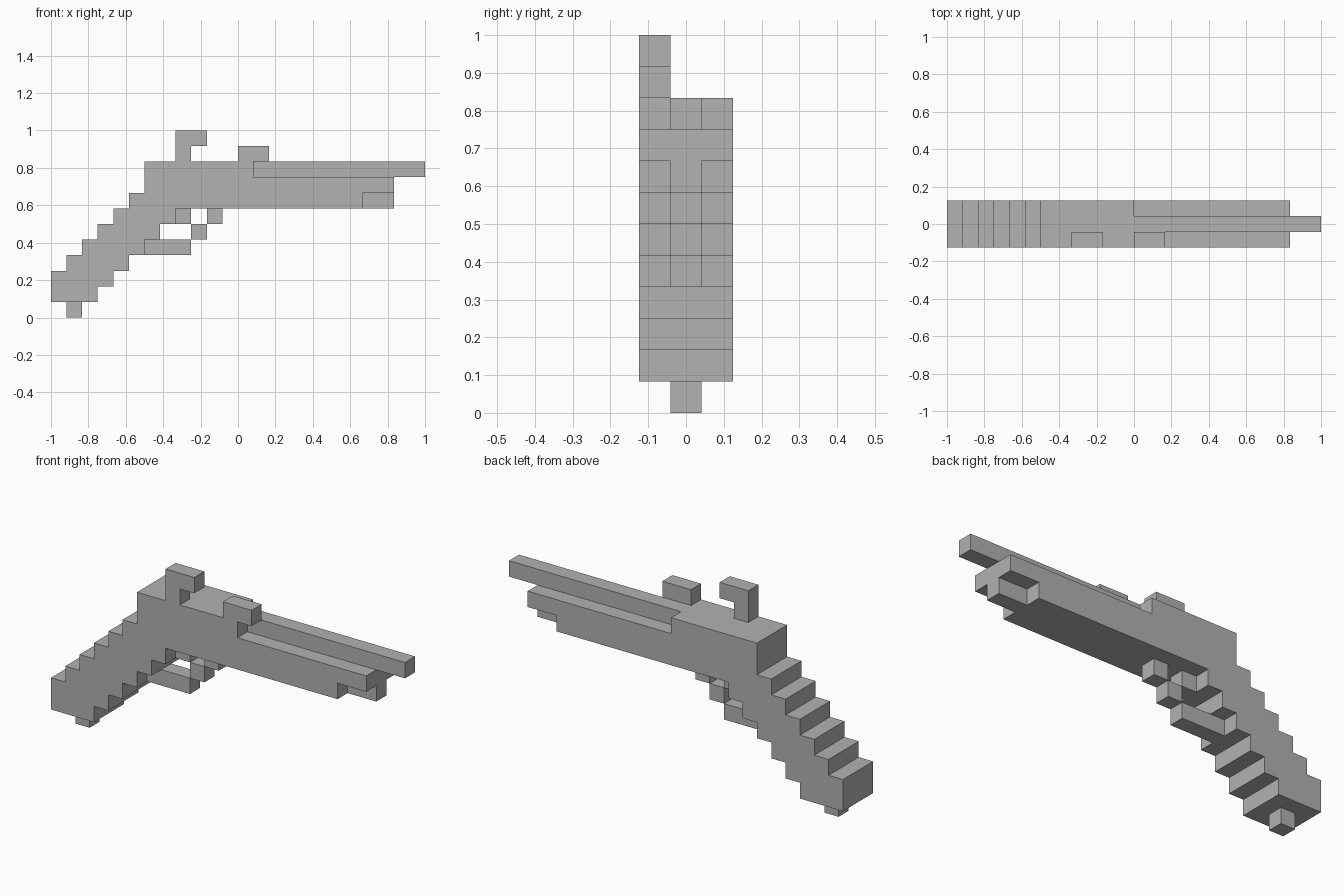
import bpy, bmesh
from mathutils import Vector

cube = bpy.data.objects.get("Cube")
if cube:
    bpy.data.objects.remove(cube, do_unlink=True)

U = 1 / 12                                # edge length of one block
ORIGIN = Vector((-1, -1.5 * U, 0))
FULL, FRONT, MIDDLE, BACK = (0, 3), (0, 1), (1, 2), (2, 3)

metal = bpy.data.materials.new("grey metal")
metal.use_nodes = True
GREY = (0.445, 0.445, 0.445, 1)
metal.diffuse_color = GREY
metal.node_tree.nodes["Principled BSDF"].inputs["Base Color"].default_value = GREY


def block_part(name, *boxes):
    """Join boxes of (x range, y range, z range) blocks into one clean outer skin."""
    cells = {(x, y, z) for xs, ys, zs in boxes
             for x in range(*xs) for y in range(*ys) for z in range(*zs)}
    bm = bmesh.new()
    for cell in cells:
        for axis in range(3):
            for side in (0, 1):
                near = list(cell)
                near[axis] += 2 * side - 1
                if tuple(near) in cells:
                    continue
                corners = []
                for a, b in ((0, 0), (1, 0), (1, 1), (0, 1)):
                    p = Vector(cell)
                    p[axis] += side
                    p[(axis + 1) % 3] += a
                    p[(axis + 2) % 3] += b
                    corners.append(bm.verts.new(ORIGIN + p * U))
                bm.faces.new(corners if side else corners[::-1])
    bmesh.ops.remove_doubles(bm, verts=bm.verts, dist=U / 100)
    bmesh.ops.dissolve_limit(bm, angle_limit=0.01, verts=bm.verts, edges=bm.edges)
    mesh = bpy.data.meshes.new(name)
    bm.to_mesh(mesh)
    bm.free()
    mesh.materials.append(metal)
    obj = bpy.data.objects.new(name, mesh)
    bpy.context.collection.objects.link(obj)


# Slanted grip: a staircase of rows, with a squared-off butt
grip_rows = [((max(z - 2, 0), z + 2), FULL, (z, z + 1)) for z in range(1, 7)]
block_part("grip", *grip_rows)
block_part("butt_peg", ((1, 2), MIDDLE, (0, 1)))

# Receiver and fore-end, narrowed under the muzzle and uneven at the top
block_part("frame",
           ((5, 20), FULL, (7, 8)),
           ((20, 22), MIDDLE, (7, 8)),
           ((6, 22), FULL, (8, 9)),
           ((6, 12), FULL, (9, 10)),
           ((12, 13), FRONT, (9, 10)))
block_part("barrel", ((12, 24), MIDDLE, (9, 10)))

# Trigger and the stepped guard around it
block_part("trigger", ((8, 9), MIDDLE, (6, 7)))
block_part("trigger_guard",
           ((6, 9), MIDDLE, (4, 5)),
           ((9, 10), MIDDLE, (5, 6)),
           ((10, 11), MIDDLE, (6, 7)))

# Lock on the front side: hooked hammer and striking plate
block_part("hammer",
           ((8, 9), FRONT, (10, 11)),
           ((8, 10), FRONT, (11, 12)))
block_part("striking_plate", ((12, 14), FRONT, (10, 11)))
